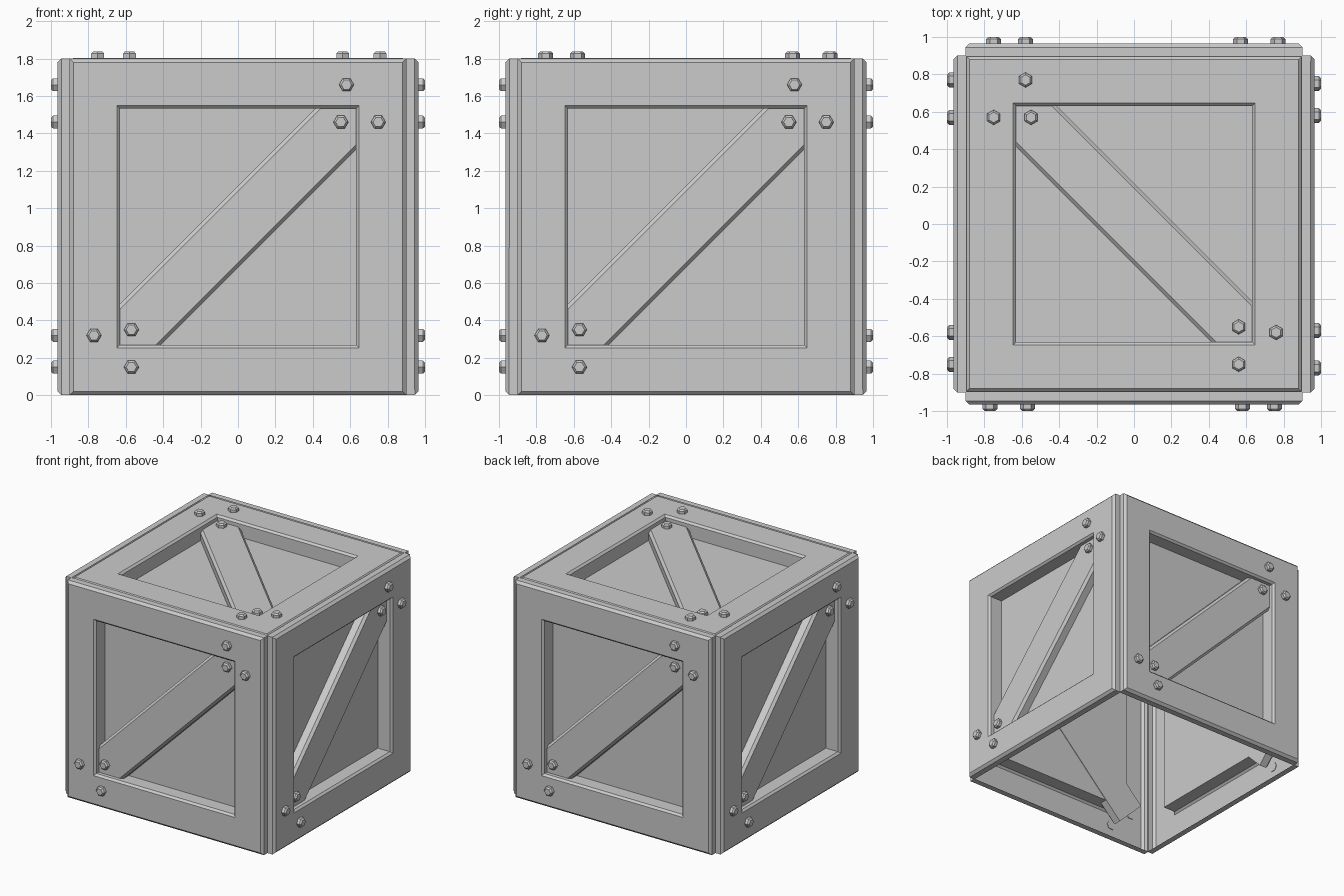
import bpy, bmesh, math
from mathutils import Matrix, Vector

cube = bpy.data.objects.get("Cube")
if cube:
    bpy.data.objects.remove(cube, do_unlink=True)

grey = bpy.data.materials.new("plain_grey")
grey.use_nodes = True
COLOUR = (0.6, 0.6, 0.6, 1)
grey.diffuse_color = COLOUR
grey.node_tree.nodes["Principled BSDF"].inputs["Base Color"].default_value = COLOUR

HALF = 0.9       # half size of one crate side
FRONT = 0.965    # outer level of the frame boards
BRACE = 0.92     # outer level of the diagonal brace
PANEL = 0.84     # level of the recessed panel


def lofted(rings, name, matrix, cap_start=False):
    """Bridge a stack of equal point rings and cap the last one."""
    bm = bmesh.new()
    loops = [[bm.verts.new(p) for p in ring] for ring in rings]
    for a, b in zip(loops, loops[1:]):
        for i in range(len(a)):
            j = (i + 1) % len(a)
            bm.faces.new((a[i], a[j], b[j], b[i]))
    bm.faces.new(loops[-1])
    if cap_start:
        bm.faces.new(loops[0][::-1])
    bm.transform(matrix)
    mesh = bpy.data.meshes.new(name)
    bm.to_mesh(mesh)
    bm.free()
    mesh.materials.append(grey)
    obj = bpy.data.objects.new(name, mesh)
    bpy.context.collection.objects.link(obj)
    return obj


def rect(hx, hy, z):
    return [(-hx, -hy, z), (hx, -hy, z), (hx, hy, z), (-hx, hy, z)]


def hexagon(r, z):
    return [(r * math.cos(i * math.pi / 3), r * math.sin(i * math.pi / 3), z)
            for i in range(6)]


# Chamfered board frame stepping down to the recessed panel
FRAME = [(HALF, 0.895), (HALF, FRONT - 0.02), (HALF - 0.02, FRONT),
         (0.648, FRONT), (0.632, FRONT - 0.016), (0.632, PANEL)]
BOLTS = [(0.58, 0.76, FRONT), (0.55, 0.56, BRACE), (0.75, 0.56, FRONT),
         (-0.77, -0.58, FRONT), (-0.57, -0.55, BRACE), (-0.57, -0.75, FRONT)]


def build_side(side, matrix):
    lofted([rect(h, h, z) for h, z in FRAME], side + "_frame", matrix)

    # Diagonal brace, its ends tucked under the frame
    diagonal = matrix @ Matrix.Rotation(math.pi / 4, 4, "Z")
    lofted([rect(0.94, 0.155, PANEL - 0.005), rect(0.94, 0.155, BRACE - 0.02),
            rect(0.92, 0.135, BRACE)], side + "_brace", diagonal, True)

    # Hexagonal bolt heads
    for n, spot in enumerate(BOLTS):
        place = matrix @ Matrix.Translation(Vector(spot))
        lofted([hexagon(0.04, -0.005), hexagon(0.04, 0.023), hexagon(0.028, 0.035)],
               f"{side}_bolt_{n + 1}", place, True)


# Four upright sides around an open bottom
centre = Matrix.Translation((0, 0, HALF))
upright = Matrix.Rotation(math.pi / 2, 4, "X")
for k, side in enumerate(("front", "left", "back", "right")):
    build_side(side, centre @ Matrix.Rotation(k * math.pi / 2, 4, "Z") @ upright)

# Lid sits down between the sides
lid = Matrix.Translation((0, 0, 1.803 - FRONT)) @ Matrix.Rotation(-math.pi / 2, 4, "Z")
build_side("lid", lid)
